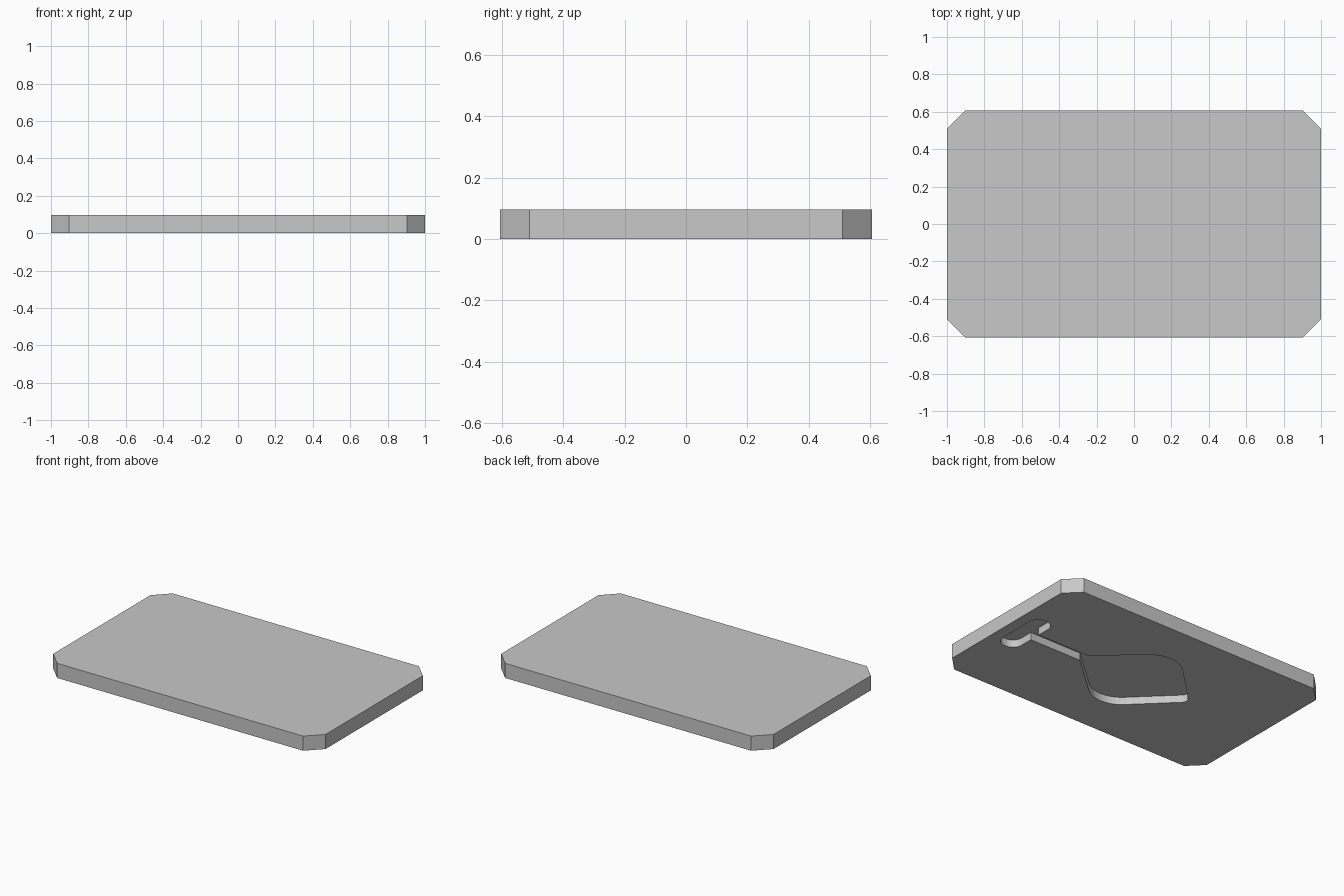
import bpy
import bmesh
from math import tan, radians
from mathutils import Vector

if "Cube" in bpy.data.objects:
    bpy.data.objects.remove(bpy.data.objects["Cube"], do_unlink=True)

LENGTH, WIDTH, HEIGHT = 2.0, 1.214, 0.097
CHAMFER, DEPTH = 0.097, 0.05

grey = bpy.data.materials.new("light_grey")
grey.use_nodes = True
colour = (0.58, 0.58, 0.58, 1)
grey.diffuse_color = colour
grey.node_tree.nodes["Principled BSDF"].inputs["Base Color"].default_value = colour


def round_corners(corners, steps=12):
    """Replace each (x, y, radius) corner with an arc tangent to both its edges."""
    path = []
    for i, (x, y, radius) in enumerate(corners):
        p = Vector((x, y, 0))
        if radius == 0:
            path.append(p)
            continue
        before, after = corners[i - 1], corners[(i + 1) % len(corners)]
        a = (Vector((before[0], before[1], 0)) - p).normalized()
        b = (Vector((after[0], after[1], 0)) - p).normalized()
        reach = radius / tan(a.angle(b) / 2)
        centre = p + (a + b).normalized() * (reach ** 2 + radius ** 2) ** 0.5
        start, end = p + a * reach - centre, p + b * reach - centre
        for s in range(steps + 1):
            path.append(centre + start.lerp(end, s / steps).normalized() * radius)
    return path


def ring(bm, path, z, sign):
    """Place a half outline at one height, on one side of the centre line."""
    return [bm.verts.new((p[0], sign * p[1], z)) for p in path]


def wall(bm, low, high):
    """Join two matching half outlines with upright faces."""
    for i in range(len(low) - 1):
        bm.faces.new((low[i], low[i + 1], high[i + 1], high[i]))


# Half outline of the plate, with cut corners
hx, hy = LENGTH / 2, WIDTH / 2
quarter = [(hx, 0), (hx, hy - CHAMFER), (hx - CHAMFER, hy)]
plate_half = quarter + [(-x, y) for x, y in reversed(quarter)]

# Half outline of the spade: tip, blade shoulder, shaft, cross grip
side = [(-0.02, 0.402, 0.2), (0.395, 0.036, 0), (0.78, 0.036, 0),
        (0.78, 0.19, 0.065), (0.925, 0.19, 0.065)]
spade = ([(-0.43, 0, 0.04)] + side + [(0.925, 0, 0)]
         + [(x, -y, r) for x, y, r in reversed(side)])
spade_half = [p for p in round_corners(spade) if p.y > -0.0001]

# Plate with the spade sunk into its underside, one half at a time
bm = bmesh.new()
for sign in (1, -1):
    base = ring(bm, plate_half, 0, sign)
    top = ring(bm, plate_half, HEIGHT, sign)
    rim = ring(bm, spade_half, 0, sign)
    floor = ring(bm, spade_half, DEPTH, sign)
    wall(bm, base, top)
    wall(bm, rim, floor)
    bm.faces.new(top)
    bm.faces.new(floor)
    bm.faces.new(base + rim)
bmesh.ops.remove_doubles(bm, verts=bm.verts, dist=0.0005)

# Join the two halves of the top and of the recess floor
seams = [e for e in bm.edges
         if all(abs(v.co.y) < 0.001 and v.co.z > 0.01 for v in e.verts)]
bmesh.ops.dissolve_edges(bm, edges=seams)
bmesh.ops.recalc_face_normals(bm, faces=bm.faces)

# Smooth arcs, sharp corners
for face in bm.faces:
    face.smooth = True
for edge in bm.edges:
    edge.smooth = edge.calc_face_angle(0) < radians(30)

mesh = bpy.data.meshes.new("plate")
bm.to_mesh(mesh)
bm.free()
mesh.materials.append(grey)
plate = bpy.data.objects.new("plate", mesh)
bpy.context.scene.collection.objects.link(plate)
